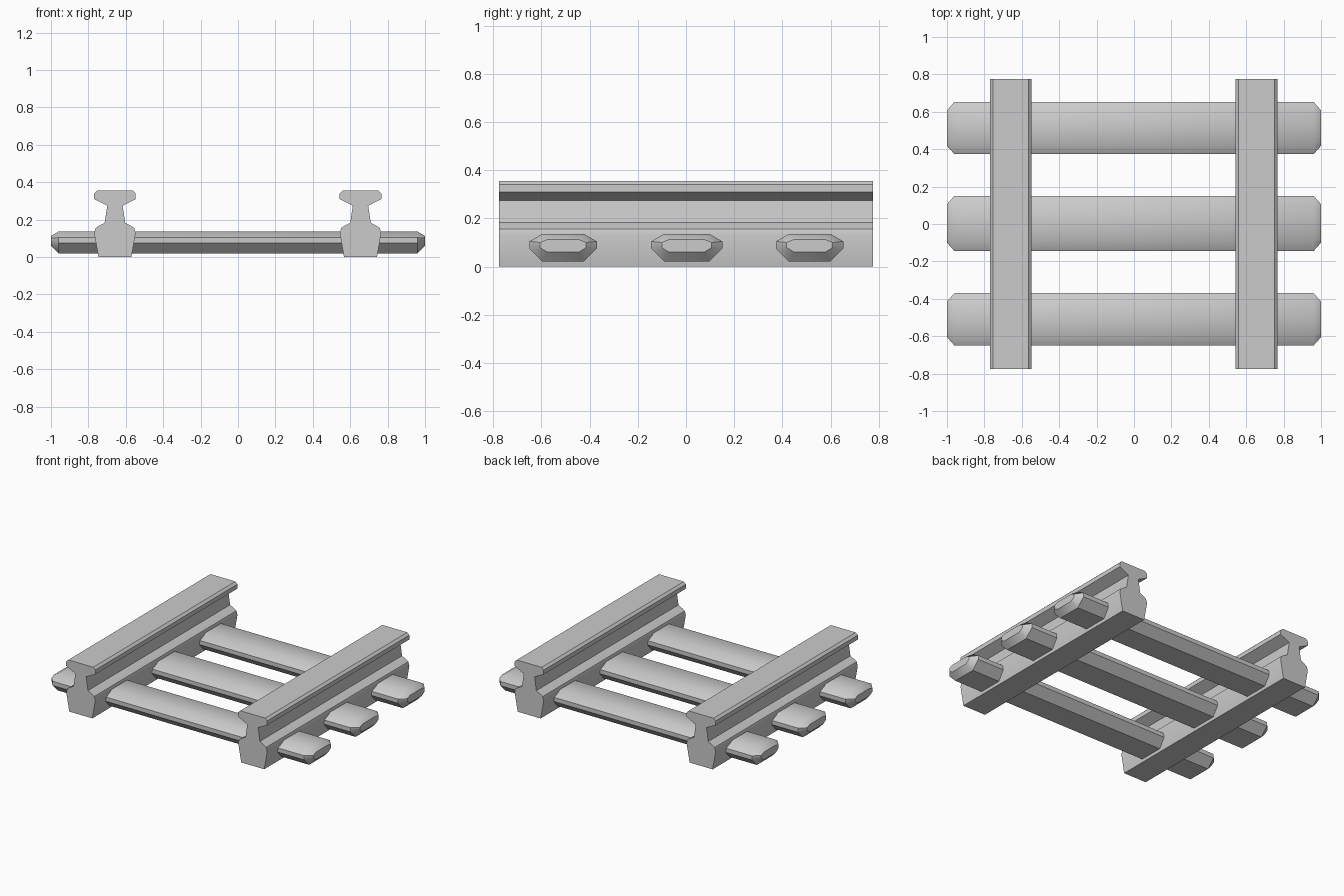
import bpy, bmesh, math

if "Cube" in bpy.data.objects:
    bpy.data.objects.remove(bpy.data.objects["Cube"])


def loft(name, rings, angle):
    """Skin a row of matching closed rings and cap both ends."""
    bm = bmesh.new()
    loops = [[bm.verts.new(p) for p in ring] for ring in rings]
    n = len(loops[0])
    for a, b in zip(loops, loops[1:]):
        for i in range(n):
            j = (i + 1) % n
            bm.faces.new((a[i], a[j], b[j], b[i]))
    bm.faces.new(loops[0])
    bm.faces.new(loops[-1])
    bmesh.ops.recalc_face_normals(bm, faces=bm.faces)
    mesh = bpy.data.meshes.new(name)
    bm.to_mesh(mesh)
    bm.free()
    ob = bpy.data.objects.new(name, mesh)
    bpy.context.collection.objects.link(ob)
    bpy.ops.object.select_all(action='DESELECT')
    ob.select_set(True)
    bpy.context.view_layer.objects.active = ob
    bpy.ops.object.shade_smooth_by_angle(angle=math.radians(angle))
    return ob


# Rails: half profile (half width, height), mirrored and extruded along y
half = [(0.088, 0), (0.111, 0.128), (0.103, 0.155), (0.085, 0.167),
        (0.055, 0.183), (0.041, 0.275), (0.111, 0.31), (0.111, 0.34),
        (0.095, 0.355)]
profile = half + [(-x, z) for x, z in reversed(half)]
for name, cx in (("left_rail", -0.658), ("right_rail", 0.655)):
    loft(name, [[(cx + x, y, z) for x, z in profile]
                for y in (-0.775, 0.775)], 30)


# Sleepers: flattened octagonal bars with tapered ends
def sleeper_ring(x, cy, hw, flat, side_z, flat_z):
    (s0, s1), (f0, f1) = side_z, flat_z
    return [(x, cy + y, z) for y, z in (
        (-hw, s0), (-flat, f0), (flat, f0), (hw, s0),
        (hw, s1), (flat, f1), (-flat, f1), (-hw, s1))]


for name, cy, hw in (("front_sleeper", -0.51, 0.14),
                     ("middle_sleeper", 0.003, 0.148),
                     ("back_sleeper", 0.513, 0.14)):
    rings = []
    for x in (-1, -0.96, 0.96, 1):
        if abs(x) == 1:
            rings.append(sleeper_ring(x, cy, hw - 0.045, hw - 0.075,
                                      (0.078, 0.1), (0.06, 0.112)))
        else:
            rings.append(sleeper_ring(x, cy, hw, hw - 0.055,
                                      (0.075, 0.104), (0.02, 0.136)))
    loft(name, rings, 40)
